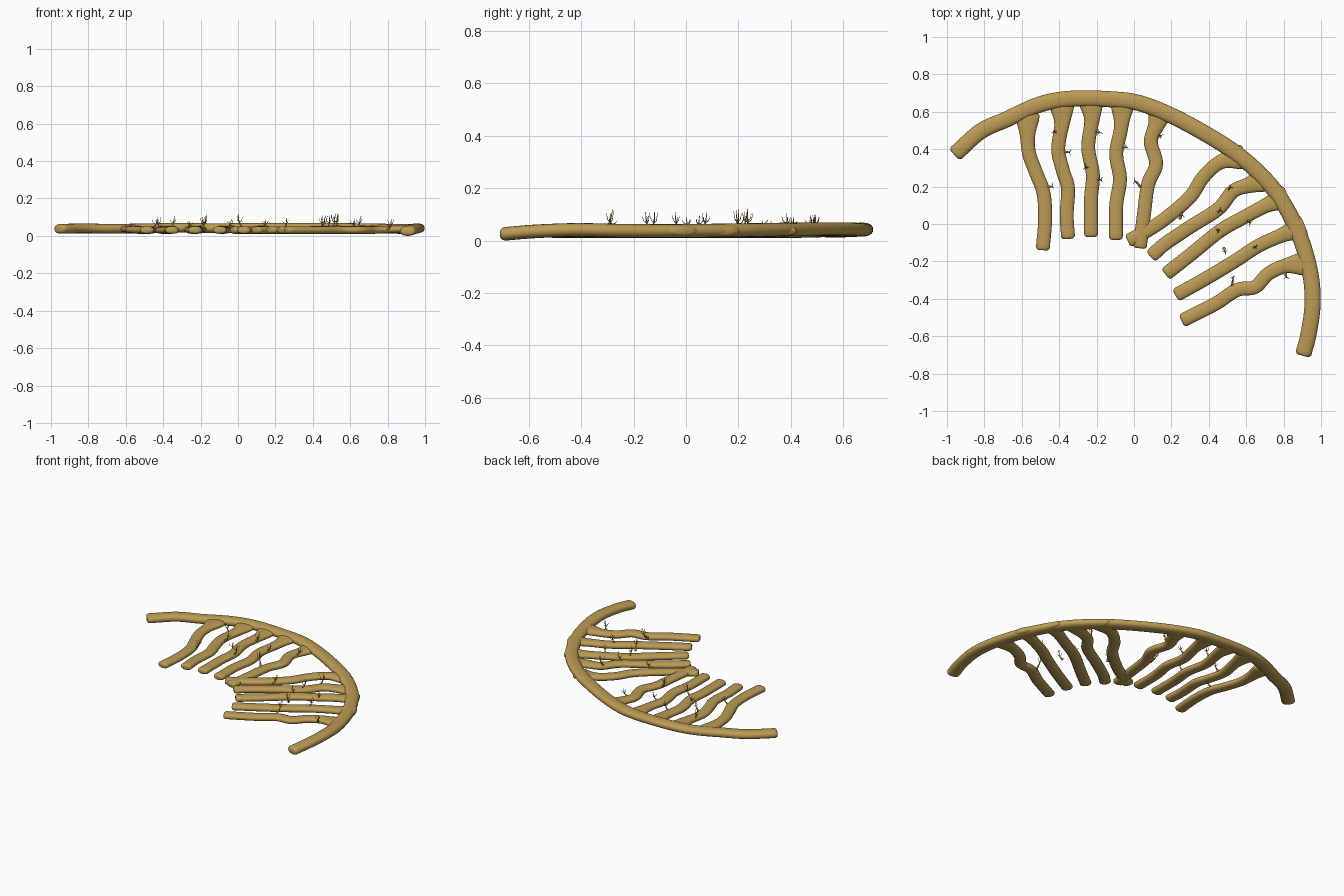
import bpy, bmesh, math, random
from mathutils import Vector

if "Cube" in bpy.data.objects:
    bpy.data.objects.remove(bpy.data.objects["Cube"])

random.seed(4)
mat = bpy.data.materials.new("ochre")
mat.diffuse_color = (0.50, 0.33, 0.09, 1)
mat.use_nodes = True
mat.node_tree.nodes["Principled BSDF"].inputs["Base Color"].default_value = mat.diffuse_color


def spline(pts, steps):
    """Catmull-Rom through the points."""
    p = [Vector(q) for q in pts]
    p = [2 * p[0] - p[1]] + p + [2 * p[-1] - p[-2]]
    out = []
    for i in range(1, len(p) - 2):
        a, b, c, d = p[i - 1:i + 3]
        for k in range(steps):
            t = k / steps
            out.append(0.5 * (2 * b + (c - a) * t + (2 * a - 5 * b + 4 * c - d) * t * t
                              + (3 * b - a - 3 * c + d) * t ** 3))
    return out + [p[-2]]


def skin(bm, rings):
    """Bridge rings of points and close both ends."""
    vs = [[bm.verts.new(c) for c in r] for r in rings]
    n = len(vs[0])
    for a, b in zip(vs, vs[1:]):
        for i in range(n):
            bm.faces.new((a[i], a[(i + 1) % n], b[(i + 1) % n], b[i]))
    bm.faces.new(vs[0][::-1])
    bm.faces.new(vs[-1])


def finish(name, bm):
    bmesh.ops.recalc_face_normals(bm, faces=bm.faces)
    me = bpy.data.meshes.new(name)
    bm.to_mesh(me)
    bm.free()
    ob = bpy.data.objects.new(name, me)
    bpy.context.collection.objects.link(ob)
    me.materials.append(mat)
    for f in me.polygons:
        f.use_smooth = True
    return ob


def limb(name, pts, half_w, half_h, flare=0.0, sides=20):
    """Flattened tube with softly rounded blunt ends; optional flare at the start."""
    path = spline(pts, 7)
    rings = []

    def ring(c, side, w, h):
        r = []
        for i in range(sides):
            a = 2 * math.pi * i / sides
            ca, sa = math.cos(a), math.sin(a)
            u = math.copysign(abs(ca) ** 0.85, ca) * w
            v = math.copysign(abs(sa) ** 0.85, sa) * h
            r.append(c + side * u + Vector((0, 0, v)))
        rings.append(r)

    caps = [(0.015, 0.55), (0.012, 0.78), (0.006, 0.93)]
    last, run = len(path) - 1, 0.0
    for i, c in enumerate(path):
        t = path[min(i + 1, last)] - path[max(i - 1, 0)]
        t.z = 0
        t.normalize()
        side = Vector((-t.y, t.x, 0))
        run += (c - path[i - 1]).length if i else 0
        w = half_w + flare * math.exp(-(run / 0.075) ** 2)
        if i == 0:
            for d, s in caps:
                ring(c - t * d, side, w * s, half_h * s)
        ring(c, side, w, half_h)
        if i == last:
            for d, s in caps[::-1]:
                ring(c + t * d, side, w * s, half_h * s)
    bm = bmesh.new()
    skin(bm, rings)
    return finish(name, bm)


# Main arch
limb("main_arch", [
    (-0.95, 0.38, 0.038), (-0.82, 0.495, 0.040), (-0.68, 0.56, 0.038), (-0.5, 0.64, 0.040),
    (-0.33, 0.67, 0.043), (-0.1, 0.665, 0.041), (0.05, 0.64, 0.043), (0.25, 0.555, 0.044),
    (0.5, 0.41, 0.043), (0.66, 0.28, 0.041), (0.78, 0.14, 0.039), (0.88, -0.05, 0.037),
    (0.94, -0.25, 0.038), (0.955, -0.42, 0.041), (0.935, -0.58, 0.035), (0.907, -0.69, 0.026)],
    0.043, 0.026)

# Two fans of wavy branches hanging from the arch
branches = [
    [(-.57, .58), (-.565, .40), (-.53, .29), (-.485, .17), (-.475, .03), (-.487, -.125)],
    [(-.385, .64), (-.385, .54), (-.405, .40), (-.38, .285), (-.353, .19), (-.36, .05), (-.353, -.065)],
    [(-.23, .66), (-.225, .56), (-.245, .41), (-.22, .265), (-.23, .13), (-.23, -.055)],
    [(-.06, .65), (-.07, .51), (-.095, .375), (-.075, .24), (-.095, .10), (-.097, -.07)],
    [(.145, .61), (.12, .53), (.09, .44), (.118, .32), (.075, .21), (.053, .05), (.032, -.115)],
    [(.58, .36), (.46, .33), (.37, .25), (.30, .145), (.165, .027), (.05, -.048), (-.02, -.085)],
    [(.70, .24), (.62, .21), (.53, .175), (.45, .08), (.30, -.016), (.165, -.107), (.10, -.165)],
    [(.81, .145), (.70, .096), (.59, .037), (.46, -.037), (.30, -.166), (.18, -.26)],
    [(.90, -.015), (.79, -.06), (.663, -.118), (.54, -.198), (.38, -.294), (.235, -.375)],
    [(.92, -.21), (.807, -.225), (.717, -.267), (.647, -.337), (.55, -.353), (.433, -.428), (.268, -.512)],
]
for i, b in enumerate(branches):
    limb(f"branch_{i + 1}", [(x, y, 0.037 - 0.006 * min(1, k / 2)) for k, (x, y) in enumerate(b)],
         0.037, 0.020, flare=0.028)


# Thorny forked twigs rising from the branches
def twig_tube(bm, pts, r0, r1):
    path = spline(pts, 3)
    rings = []
    for i, c in enumerate(path):
        t = (path[min(i + 1, len(path) - 1)] - path[max(i - 1, 0)]).normalized()
        u = t.orthogonal().normalized()
        v = t.cross(u)
        f = i / (len(path) - 1)
        r = r0 + (r1 - r0) * f ** 0.6
        rings.append([c + (u * math.cos(a) + v * math.sin(a)) * r
                      for a in (math.tau * k / 6 for k in range(6))])
    skin(bm, rings)


def twig(name, x, y, dx, dy, top):
    bm = bmesh.new()
    base = Vector((x, y, 0.035))
    lean = Vector((dx, dy, 0))
    fork = base + lean * 0.8 + Vector((0, 0, (top - 0.035) * 0.45))
    tip = base + lean + Vector((0, 0, top - 0.035))
    twig_tube(bm, [base, (base + fork) / 2 + lean * 0.1, fork, tip], 0.009, 0.001)
    a0 = random.uniform(0, math.tau)
    for k in range(3):
        a = a0 + k * 2.1
        out = Vector((math.cos(a), math.sin(a), 0)) * random.uniform(0.014, 0.022)
        end = fork + out + Vector((0, 0, (top - fork.z) * random.uniform(0.5, 0.95)))
        twig_tube(bm, [fork, fork + out * 0.7 + Vector((0, 0, 0.008)), end], 0.003, 0.0008)
    finish(name, bm)


twigs = [
    (-.405, .49, -.028, .005, .10), (-.37, .385, .030, 0, .105), (-.465, .20, .033, 0, .095),
    (-.21, .49, .030, 0, .10), (-.205, .24, .035, -.005, .115), (-.24, .29, -.022, .02, .08),
    (-.07, .41, .035, 0, .09), (.035, .20, -.035, .035, .12), (.12, .46, .03, .015, .09),
    (.245, .03, .015, .022, .095), (.435, .05, .032, .03, .11), (.50, .18, .02, .022, .12),
    (.60, .03, .025, -.03, .09), (.63, -.13, .025, .01, .11), (.48, -.13, .01, -.025, .11),
    (.45, -.02, 0, -.022, .11), (.80, -.26, .02, -.03, .09), (.525, -.33, .005, .05, .12),
]
for i, t in enumerate(twigs):
    twig(f"twig_{i + 1}", *t)
